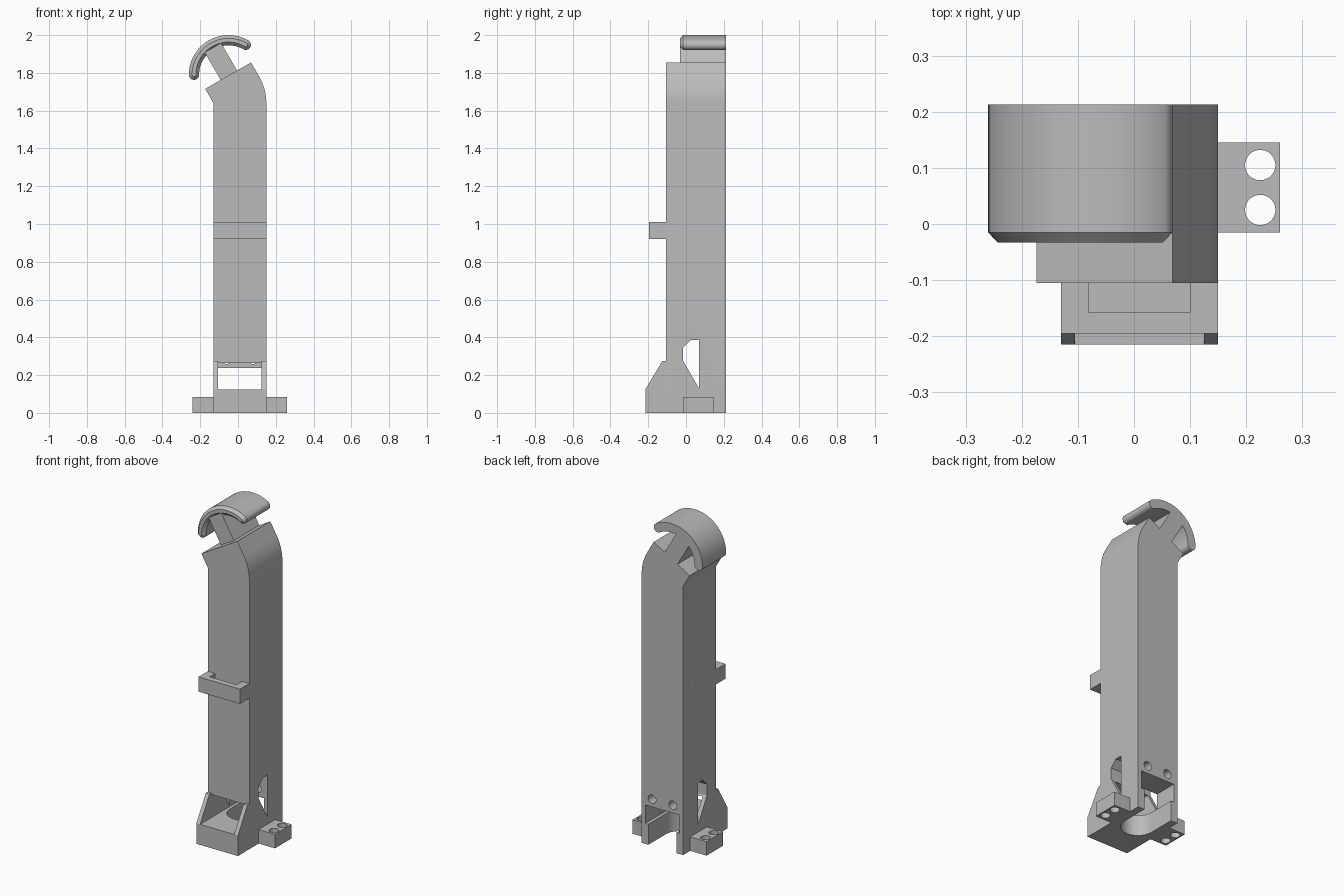
import bpy, bmesh
from math import sin, cos, radians, pi

if "Cube" in bpy.data.objects:
    bpy.data.objects.remove(bpy.data.objects["Cube"], do_unlink=True)

grey = bpy.data.materials.new("plain_grey")
grey.use_nodes = True
COLOUR = (0.5, 0.5, 0.5, 1)
grey.diffuse_color = COLOUR
grey.node_tree.nodes["Principled BSDF"].inputs["Base Color"].default_value = COLOUR

PLACE = {"x": lambda a, b, t: (t, a, b),
         "y": lambda a, b, t: (a, t, b),
         "z": lambda a, b, t: (a, b, t)}


def loft(name, rings, axis):
    """Join outlines [(points, offset), ...] stacked along an axis, with closed ends."""
    bm = bmesh.new()
    loops = [[bm.verts.new(PLACE[axis](a, b, t)) for a, b in pts] for pts, t in rings]
    n = len(loops[0])
    for low, high in zip(loops, loops[1:]):
        for i in range(n):
            j = (i + 1) % n
            bm.faces.new((low[i], low[j], high[j], high[i]))
    bm.faces.new(loops[0])
    bm.faces.new(loops[-1])
    bmesh.ops.recalc_face_normals(bm, faces=bm.faces)
    mesh = bpy.data.meshes.new(name)
    bm.to_mesh(mesh)
    bm.free()
    mesh.materials.append(grey)
    obj = bpy.data.objects.new(name, mesh)
    bpy.context.collection.objects.link(obj)
    return obj


def prism(name, pts, axis, lo, hi):
    return loft(name, [(pts, lo), (pts, hi)], axis)


def rect(a0, a1, b0, b1):
    return [(a0, b0), (a1, b0), (a1, b1), (a0, b1)]


def arc(ca, cb, r, start, end, steps):
    angles = [radians(start + (end - start) * i / steps) for i in range(steps + 1)]
    return [(ca + r * cos(t), cb + r * sin(t)) for t in angles]


def circle(ca, cb, r):
    return arc(ca, cb, r, 0, 352.5, 47)


def carve(obj, cutters):
    """Cut the helpers out of the part, then discard them."""
    for c in cutters:
        c.hide_render = True
        mod = obj.modifiers.new("cut", "BOOLEAN")
        mod.operation = "DIFFERENCE"
        mod.solver = "EXACT"
        mod.object = c
    deps = bpy.context.evaluated_depsgraph_get()
    mesh = bpy.data.meshes.new_from_object(obj.evaluated_get(deps))
    obj.modifiers.clear()
    obj.data = mesh
    for c in cutters:
        bpy.data.objects.remove(c, do_unlink=True)


def smooth(obj):
    bpy.ops.object.select_all(action="DESELECT")
    obj.select_set(True)
    bpy.context.view_layer.objects.active = obj
    bpy.ops.object.shade_smooth_by_angle(angle=radians(30))


LEFT, RIGHT, MID = -0.13, 0.15, 0.01
FRONT, BACK, BASE_FRONT = -0.105, 0.213, -0.215
WALL, FLOOR = 0.025, 0.125
BEND_Z = 1.64
TILT = radians(30)

# Column: upright shaft whose top bends over by the tilt angle
side_dir = (-sin(TILT), cos(TILT))
bend = arc(LEFT, BEND_Z, RIGHT - LEFT, 0, 30, 12)
profile = [(LEFT, 0), (RIGHT, 0)] + bend
profile += [(bend[-1][0] + 0.087 * side_dir[0], bend[-1][1] + 0.087 * side_dir[1]),
            (LEFT + 0.087 * side_dir[0], BEND_Z + 0.087 * side_dir[1]),
            (LEFT, BEND_Z)]
column = prism("column", profile, "y", FRONT, BACK)

# Openings at the foot: passage front to back, side window, cable slot, screw holes
passage = [(-0.3, FLOOR), (0.3, FLOOR), (0.3, 0.237), (0.05, 0.237), (0.05, 0.265), (-0.3, 0.265)]
window = [(-0.015, 0.275), (0.07, 0.128), (0.07, 0.385), (0.025, 0.385), (-0.015, 0.345)]
slot = [(MID + 0.095, 0.3)] + [(MID + 0.095, 0.045)]
slot += arc(MID, 0.045, 0.095, 0, -180, 24)[1:] + [(MID - 0.095, 0.3)]
cutters = [prism("passage_cutter", passage, "x", LEFT + WALL, RIGHT - WALL),
           prism("window_cutter", window, "x", -0.4, 0.4),
           prism("slot_cutter", slot, "z", -0.1, 0.18)]
for s in (-1, 1):
    cutters.append(prism("screw_cutter", circle(MID + s * 0.07, 0.285, 0.026), "y", 0.04, 0.3))
carve(column, cutters)
smooth(column)

# Base: floor block between two sloping cheeks
prism("base_floor", rect(LEFT + WALL, RIGHT - WALL, 0, FLOOR), "x", 0, 0.1).name = "base_floor"
bpy.data.objects.remove(bpy.data.objects["base_floor"], do_unlink=True)
prism("base_floor", rect(BASE_FRONT, FRONT, 0, FLOOR), "x", LEFT + WALL, RIGHT - WALL)
cheek = [(BASE_FRONT, 0), (FRONT, 0), (FRONT, 0.275), (-0.125, 0.275), (BASE_FRONT, FLOOR)]
prism("base_cheek_right", cheek, "x", LEFT, LEFT + WALL)
prism("base_cheek_left", cheek, "x", RIGHT - WALL, RIGHT)

# Mounting tabs with two bolt holes each
for side, s in (("left", 1), ("right", -1)):
    inner, outer = sorted((MID + s * 0.14, MID + s * 0.25))
    tab = prism("mounting_tab_" + side, rect(inner, outer, -0.015, 0.145), "z", 0, 0.085)
    carve(tab, [prism("bolt_cutter", circle(MID + s * 0.215, y, 0.027), "z", -0.1, 0.2)
                for y in (0.025, 0.105)])
    smooth(tab)

# Cable loop: U-shaped bracket on the front
loop = [(LEFT, FRONT), (LEFT, -0.195), (RIGHT, -0.195), (RIGHT, FRONT),
        (0.10, FRONT), (0.10, -0.158), (-0.08, -0.158), (-0.08, FRONT)]
prism("cable_loop", loop, "z", 0.92, 1.01)

# Hook: curved cap with rounded ends and a chamfered front, on a tilted stem
CX, CZ, RAD = -0.05, 1.79, 0.183


def cap_outline(t):
    """Arc band of half thickness t with round ends."""
    ends = [(CX + RAD * cos(radians(a)), CZ + RAD * sin(radians(a))) for a in (60, 180)]
    return (arc(CX, CZ, RAD + t, 60, 180, 32)
            + arc(*ends[1], t, 180, 360, 10)[1:]
            + arc(CX, CZ, RAD - t, 180, 60, 32)[1:]
            + arc(*ends[0], t, 240, 420, 10)[1:-1])


cap = loft("hook_cap", [(cap_outline(0.027), BACK), (cap_outline(0.027), -0.015),
                        (cap_outline(0.01), -0.033)], "y")
smooth(cap)


def along(u, v):
    """Point u across and v along the tilted axis."""
    return (CX + u * cos(TILT) - v * sin(TILT), CZ + u * sin(TILT) + v * cos(TILT))


stem = [along(-0.05, -0.03), along(0.05, -0.03), along(0.05, 0.165), along(-0.05, 0.165)]
prism("hook_stem", stem, "y", -0.033, BACK)
